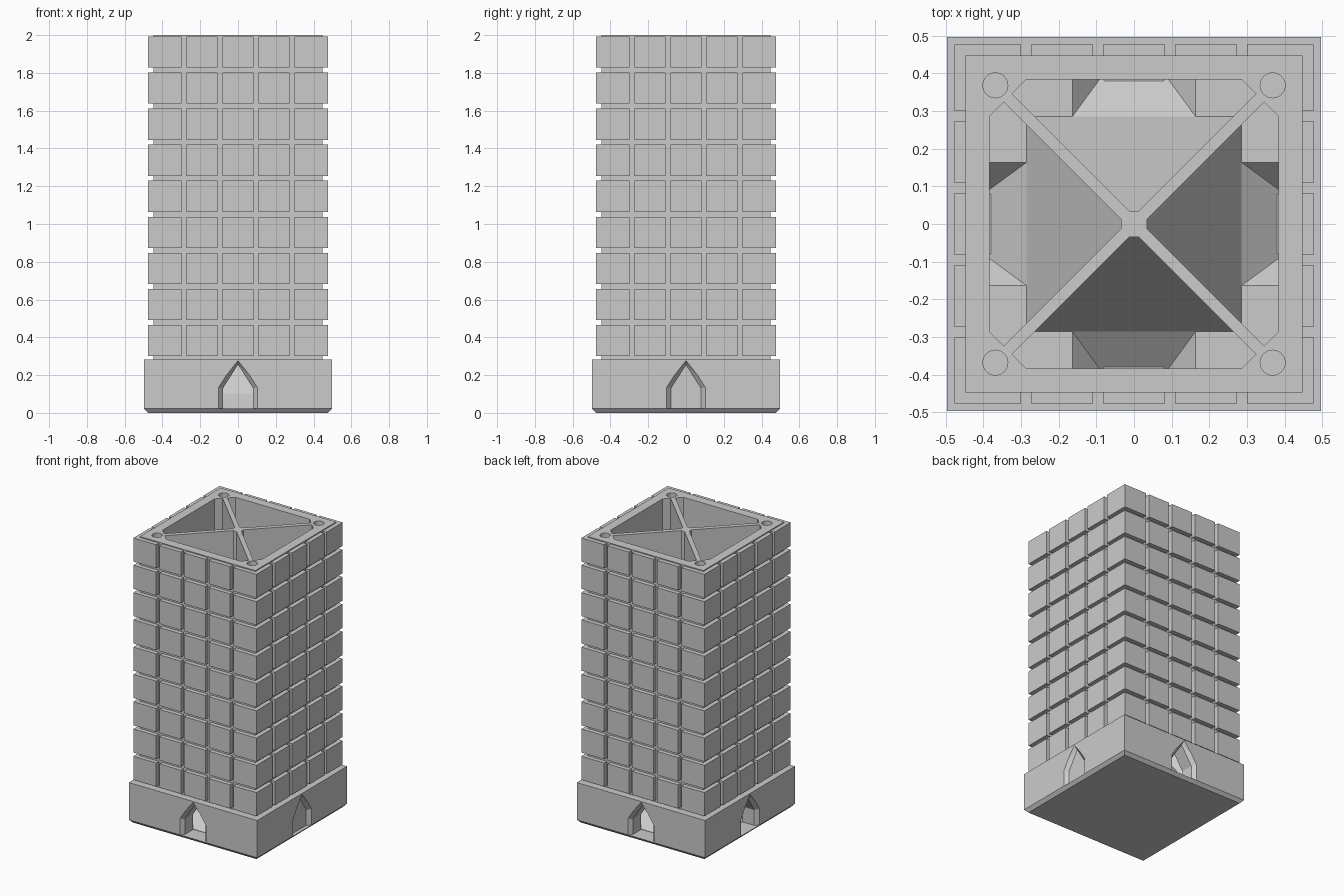
import bpy, bmesh, math
from mathutils import Matrix, Vector

if "Cube" in bpy.data.objects:
    bpy.data.objects.remove(bpy.data.objects["Cube"])

GREY = 0.6
stone = bpy.data.materials.new("stone_grey")
stone.use_nodes = True
stone.diffuse_color = (GREY, GREY, GREY, 1)
stone.node_tree.nodes["Principled BSDF"].inputs["Base Color"].default_value = (GREY, GREY, GREY, 1)

HALF = 0.497      # plinth half width
CORE = 0.447      # shaft wall half width
TILE = 0.477      # facade tile face
INNER = 0.383     # inside of the wall
FLOOR = 0.10      # chamber floor
SILL = 0.022      # doorway floor


def to_object(name, bm):
    bmesh.ops.recalc_face_normals(bm, faces=bm.faces)
    mesh = bpy.data.meshes.new(name)
    bm.to_mesh(mesh)
    bm.free()
    mesh.materials.append(stone)
    ob = bpy.data.objects.new(name, mesh)
    bpy.context.scene.collection.objects.link(ob)
    return ob


def hull(name, points, turn=0):
    """Convex solid around the points, turned by quarter turns about z."""
    bm = bmesh.new()
    rot = Matrix.Rotation(turn * math.pi / 2, 3, "Z")
    for p in points:
        bm.verts.new(rot @ Vector(p))
    res = bmesh.ops.convex_hull(bm, input=bm.verts)
    loose = [g for g in res["geom_interior"] if isinstance(g, bmesh.types.BMVert)]
    bmesh.ops.delete(bm, geom=loose, context="VERTS")
    bmesh.ops.dissolve_limit(bm, angle_limit=0.005, verts=bm.verts, edges=bm.edges)
    return to_object(name, bm)


def door_outline(w, shoulder, top, y):
    return [(-w, y, SILL), (w, y, SILL), (w, y, shoulder), (0, y, top), (-w, y, shoulder)]


# Tower body: stacked square rings
bm = bmesh.new()
rings = []
for half, z in [(0.477, 0), (HALF, SILL), (HALF, 0.283), (CORE, 0.283), (CORE, 2)]:
    rings.append([bm.verts.new((x * half, y * half, z))
                  for x, y in [(-1, -1), (1, -1), (1, 1), (-1, 1)]])
for low, high in zip(rings, rings[1:]):
    for i in range(4):
        j = (i + 1) % 4
        bm.faces.new((low[i], low[j], high[j], high[i]))
bm.faces.new(rings[0][::-1])
bm.faces.new(rings[-1])
body = to_object("tower_body", bm)

# Cutters, repeated for each side
chamber = [(-0.012, 0.034), (0.012, 0.034), (0.324, 0.346),
           (0.287, INNER), (-0.287, INNER), (-0.324, 0.346)]
cutters = []
for k in range(4):
    cutters.append(hull("chamber_cutter", [(x, y, z) for x, y in chamber for z in (FLOOR, 2.1)], k))
    # ramp and side slopes that funnel down to the doorway
    ramp = [(s * 0.163, y, z) for s in (-1, 1) for y in (0.286, INNER) for z in (FLOOR, FLOOR + 0.03)]
    ramp += [(s * 0.092, INNER, SILL) for s in (-1, 1)]
    cutters.append(hull("ramp_cutter", ramp, k))
    # pointed doorway, with a splayed outer edge
    cutters.append(hull("door_cutter", door_outline(0.08, 0.13, 0.255, 0.38)
                        + door_outline(0.08, 0.13, 0.255, 0.6), k))
    cutters.append(hull("door_splay_cutter", door_outline(0.08, 0.13, 0.255, HALF - 0.025)
                        + door_outline(0.124, 0.142, 0.299, HALF + 0.025), k))
    # round socket in the corner of the rim
    ring = [(0.368 + 0.033 * math.cos(a), 0.368 + 0.033 * math.sin(a), z)
            for a in (i * math.tau / 32 for i in range(32)) for z in (1.965, 2.1)]
    cutters.append(hull("socket_cutter", ring, k))

for cutter in cutters:
    cutter.hide_render = True
    mod = body.modifiers.new("cut", "BOOLEAN")
    mod.operation = "DIFFERENCE"
    mod.solver = "EXACT"
    mod.object = cutter
bpy.context.view_layer.update()
graph = bpy.context.evaluated_depsgraph_get()
cut_mesh = bpy.data.meshes.new_from_object(body.evaluated_get(graph))
body.modifiers.clear()
body.data = cut_mesh
cut_mesh.materials.clear()
cut_mesh.materials.append(stone)
for poly in cut_mesh.polygons:
    poly.material_index = 0
for cutter in cutters:
    bpy.data.objects.remove(cutter)

# Steep pyramid that sheds outward to the four ramps
base = [(x * 0.286, y * 0.286, FLOOR) for x in (-1, 1) for y in (-1, 1)]
hull("inner_pyramid", base + [(0, 0, 0.62)])

# Facade tiles: five columns by nine rows on every side
bm = bmesh.new()
PITCH, WIDE = 0.191, 0.165
for k in range(4):
    rot = Matrix.Rotation(k * math.pi / 2, 4, "Z")
    for col in range(-2, 3):
        left, right = col * PITCH - WIDE / 2, col * PITCH + WIDE / 2
        if col == -2:
            left = -TILE
        if col == 2:
            right = TILE
        for row in range(9):
            centre = Vector(((left + right) / 2, (TILE + CORE - 0.01) / 2, 0.3825 + row * PITCH))
            size = (right - left, TILE - CORE + 0.01, WIDE)
            bmesh.ops.create_cube(bm, size=1, matrix=rot @ Matrix.Translation(centre)
                                  @ Matrix.Diagonal((*size, 1)))
to_object("facade_tiles", bm)
